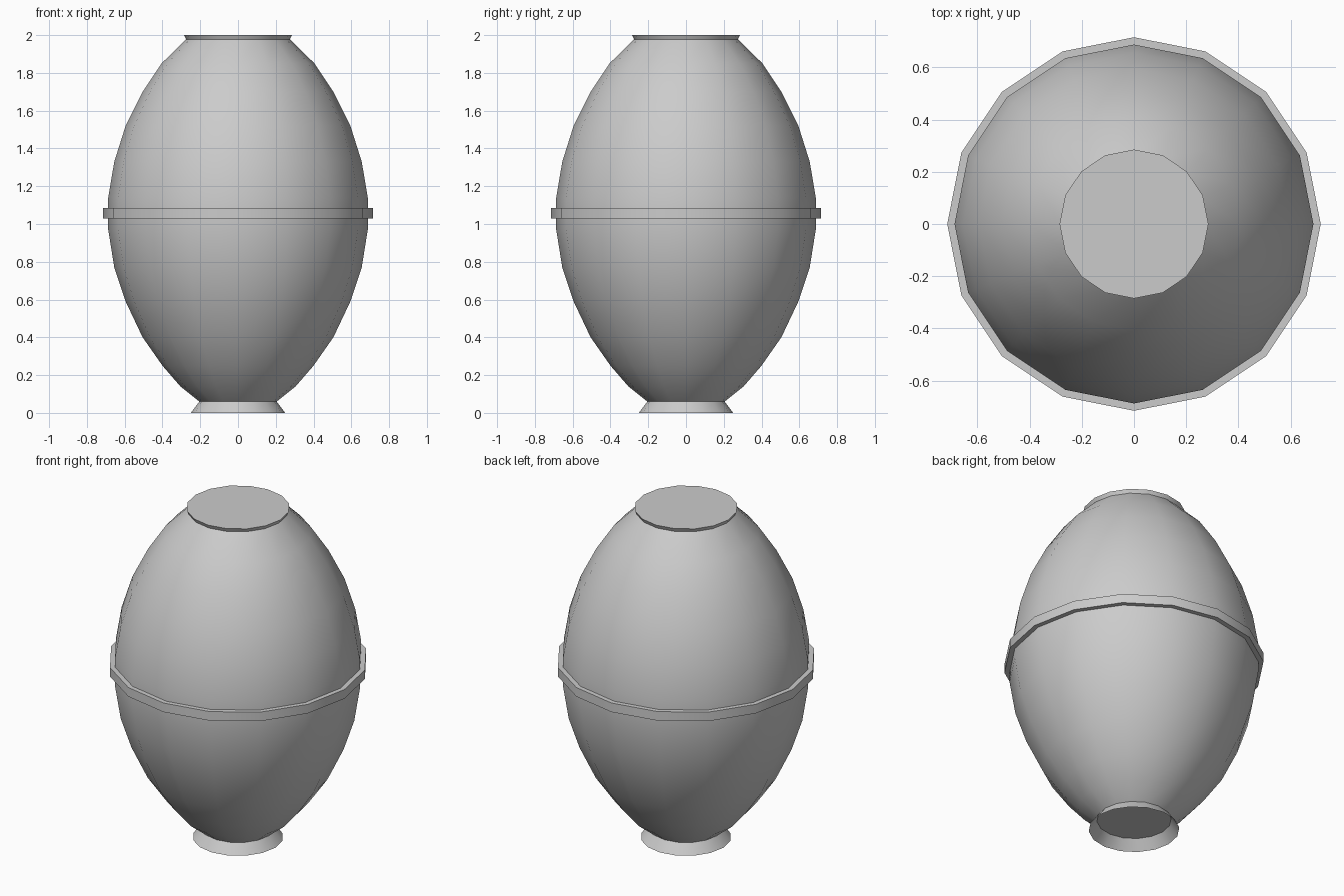
import bpy, bmesh
from math import cos, sin, tau, radians

if "Cube" in bpy.data.objects:
    bpy.data.objects.remove(bpy.data.objects["Cube"])

SIDES = 16


def lathe(name, profile, cap_start=False, cap_end=False, closed=False):
    """Revolve (radius, z) points, listed from bottom to top, about z."""
    bm = bmesh.new()
    rings = [[bm.verts.new((r * cos(tau * i / SIDES), r * sin(tau * i / SIDES), z))
              for i in range(SIDES)] for r, z in profile]
    pairs = list(zip(rings, rings[1:]))
    if closed:
        pairs.append((rings[-1], rings[0]))
    for a, b in pairs:
        for i in range(SIDES):
            j = (i + 1) % SIDES
            bm.faces.new((a[i], a[j], b[j], b[i]))
    if cap_start:
        bm.faces.new(rings[0][::-1])
    if cap_end:
        bm.faces.new(rings[-1])
    mesh = bpy.data.meshes.new(name)
    bm.to_mesh(mesh)
    bm.free()
    obj = bpy.data.objects.new(name, mesh)
    bpy.context.collection.objects.link(obj)
    bpy.ops.object.select_all(action='DESELECT')
    obj.select_set(True)
    bpy.context.view_layer.objects.active = obj
    bpy.ops.object.shade_smooth_by_angle(angle=radians(30))
    return obj


# Egg-shaped body with a flat lipped top and a closed bottom
lathe("egg_body", [
    (0.205, 0.06), (0.305, 0.14), (0.40, 0.25), (0.505, 0.40), (0.595, 0.59),
    (0.655, 0.77), (0.687, 0.97), (0.687, 1.14), (0.655, 1.33), (0.595, 1.52),
    (0.505, 1.70), (0.405, 1.85), (0.275, 1.978), (0.285, 2.0)],
    cap_start=True, cap_end=True)

# Raised band around the middle
lathe("middle_band", [(0.68, 1.03), (0.715, 1.03), (0.715, 1.085), (0.68, 1.085)],
      closed=True)

# Flared foot, open underneath
lathe("foot", [(0.25, 0.0), (0.205, 0.06)])
